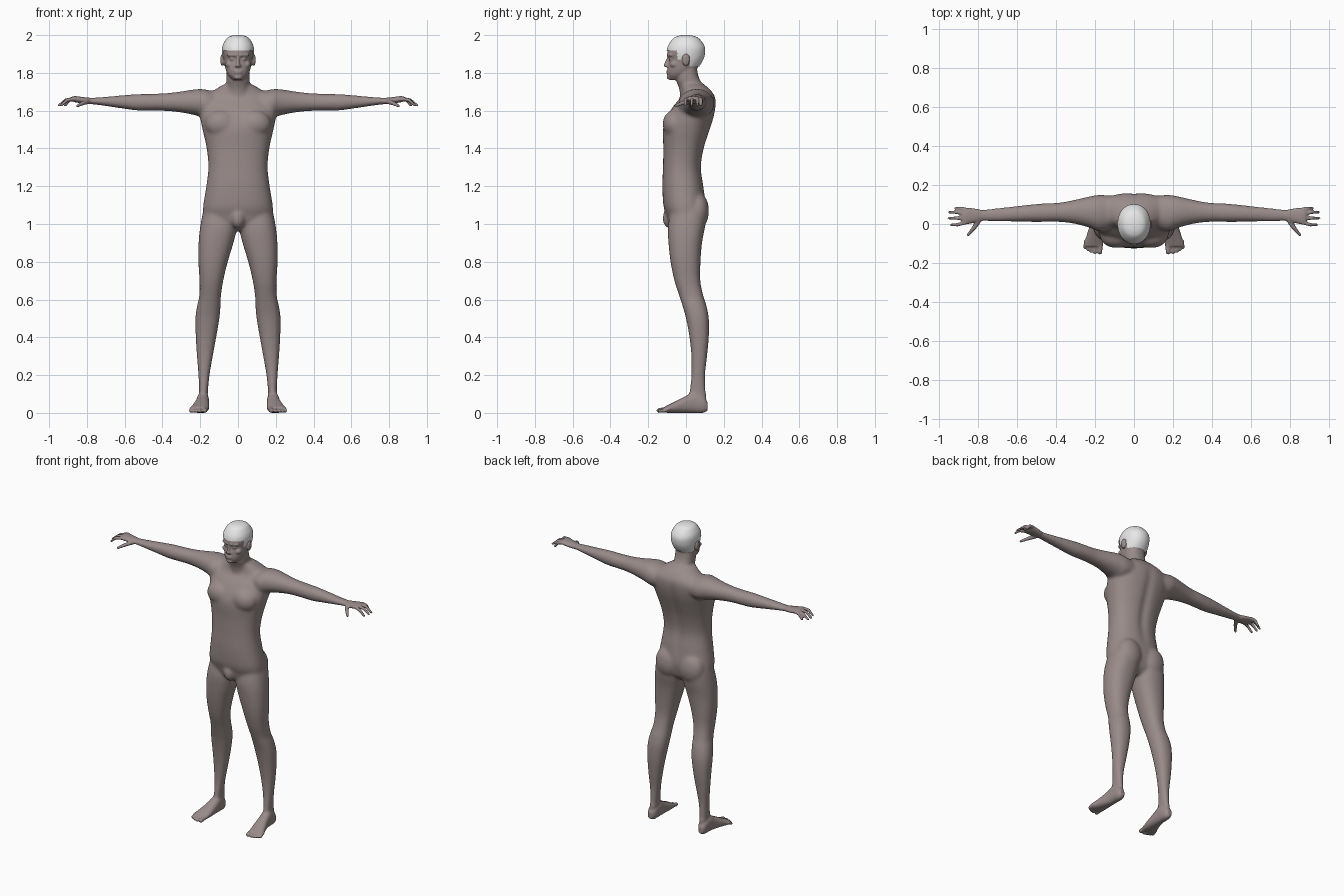
import bpy, bmesh, math
from mathutils import Vector, Matrix


def material(name, col):
    m = bpy.data.materials.new(name)
    m.diffuse_color = (*col, 1)
    return m


skin = material("taupe skin", (0.32, 0.262, 0.255))
white = material("cap white", (0.8, 0.8, 0.8))


def refine(rows, steps=5):
    """Catmull-Rom interpolation between section rows."""
    out = []
    for i in range(len(rows) - 1):
        p = [rows[max(0, min(len(rows) - 1, i + k))] for k in (-1, 0, 1, 2)]
        for s in range(steps):
            t = s / steps
            out.append([0.5 * (2 * b + (c - a) * t + (2 * a - 5 * b + 4 * c - d) * t * t
                               + (3 * b - a - 3 * c + d) * t ** 3) for a, b, c, d in zip(*p)])
    return out + [list(rows[-1])]


def loft(bm, axis, rows, n=40, power=2.3):
    """Rows are (position on axis, min a, max a, min b, max b)."""
    rings = []
    for t, a0, a1, b0, b1 in refine(rows):
        ring = []
        for k in range(n):
            w = 2 * math.pi * k / n
            c, s = math.cos(w), math.sin(w)
            u = (a0 + a1) / 2 + (a1 - a0) / 2 * math.copysign(abs(c) ** (2 / power), c)
            v = (b0 + b1) / 2 + (b1 - b0) / 2 * math.copysign(abs(s) ** (2 / power), s)
            co = {"X": (t, u, v), "Y": (u, t, v), "Z": (u, v, t)}[axis]
            ring.append(bm.verts.new(co))
        rings.append(ring)
    faces = [bm.faces.new(rings[0][::-1]), bm.faces.new(rings[-1])]
    for r, q in zip(rings, rings[1:]):
        for k in range(n):
            j = (k + 1) % n
            faces.append(bm.faces.new((r[k], r[j], q[j], q[k])))
    bmesh.ops.recalc_face_normals(bm, faces=faces)


def ball(bm, loc, rad):
    m = Matrix.Translation(loc) @ Matrix.Diagonal((*rad, 1))
    bmesh.ops.create_icosphere(bm, subdivisions=3, radius=1, matrix=m)


def beads(bm, pts, r0, r1):
    """Tapered finger-like chain through the points."""
    pts = [Vector(p) for p in pts]
    count = 8 * (len(pts) - 1)
    for i in range(count + 1):
        f = i / count
        k = min(i // 8, len(pts) - 2)
        r = r0 + (r1 - r0) * f
        ball(bm, pts[k].lerp(pts[k + 1], i / 8 - k), (r, r, r))


bm = bmesh.new()

# leg
loft(bm, "Z", [(.04, .157, .213, .03, .108), (.1, .16, .206, .018, .106),
               (.2, .15, .21, .028, .102), (.3, .133, .218, .028, .112),
               (.4, .115, .224, .018, .121), (.5, .098, .226, .0, .121),
               (.57, .092, .216, -.02, .108), (.62, .09, .205, -.036, .092),
               (.7, .078, .204, -.062, .076), (.8, .054, .21, -.082, .077),
               (.9, .024, .209, -.093, .085), (.98, .006, .201, -.096, .1),
               (1.05, .01, .188, -.085, .105), (1.12, .03, .168, -.07, .09)])
# foot and toes
loft(bm, "Y", [(.115, .172, .203, .012, .055), (.09, .157, .214, 0, .09),
               (.04, .153, .219, 0, .11), (0, .153, .225, 0, .09),
               (-.05, .153, .24, 0, .064), (-.09, .156, .253, 0, .044),
               (-.115, .16, .256, .002, .032)])
for x, tip, r in ((.172, -.143, .013), (.197, -.145, .01), (.216, -.14, .0095),
                  (.233, -.131, .009), (.249, -.12, .0085)):
    beads(bm, [(x, -.09, .022), (x + .003, tip, r)], r, r)
# arm
loft(bm, "X", [(.08, -.01, .14, 1.58, 1.69), (.17, -.04, .15, 1.56, 1.712),
               (.22, -.022, .143, 1.574, 1.714), (.3, 0, .125, 1.59, 1.702),
               (.38, .01, .11, 1.598, 1.693), (.46, .01, .106, 1.6, 1.689),
               (.53, .01, .1, 1.6, 1.688), (.62, .012, .09, 1.612, 1.681),
               (.72, .012, .08, 1.627, 1.672), (.78, .015, .074, 1.634, 1.669),
               (.82, .006, .08, 1.638, 1.672), (.86, -.002, .083, 1.644, 1.677),
               (.882, .004, .076, 1.65, 1.674)], power=2.1)
# fingers and thumb
for y, y2, tip in ((.074, .08, .915), (.053, .06, .945), (.03, .03, .948), (.008, -.004, .936)):
    beads(bm, [(.865, y, 1.662), (.865 + (tip - .865) * .55, y2, 1.657),
               (tip, y2, 1.628)], .0115, .0075)
beads(bm, [(.79, .025, 1.65), (.82, -.02, 1.64), (.85, -.056, 1.625)], .015, .008)
# chest, buttock, ear, brow, eye, cheek
ball(bm, (.088, -.06, 1.53), (.088, .064, .075))
ball(bm, (.088, .062, 1.07), (.085, .06, .1))
ball(bm, (.083, .0, 1.868), (.011, .02, .033))
beads(bm, [(.012, -.096, 1.893), (.05, -.08, 1.895)], .008, .008)
ball(bm, (.03, -.08, 1.873), (.014, .012, .008))
ball(bm, (.045, -.062, 1.845), (.022, .022, .018))
# nostril wing
ball(bm, (.009, -.1, 1.836), (.008, .009, .007))

# mirror the side parts
dup = bmesh.ops.duplicate(bm, geom=bm.verts[:] + bm.edges[:] + bm.faces[:])["geom"]
for v in (g for g in dup if isinstance(g, bmesh.types.BMVert)):
    v.co.x = -v.co.x
bmesh.ops.reverse_faces(bm, faces=[g for g in dup if isinstance(g, bmesh.types.BMFace)])

# torso
loft(bm, "Z", [(z, -h, h, f, b) for z, h, f, b in (
    (.965, .04, -.06, .05), (1.0, .13, -.09, .085), (1.05, .18, -.105, .1),
    (1.1, .184, -.12, .105), (1.2, .168, -.125, .094), (1.3, .157, -.122, .082),
    (1.4, .166, -.12, .097), (1.5, .188, -.122, .128), (1.56, .2, -.105, .147),
    (1.62, .205, -.07, .158), (1.67, .18, -.03, .156), (1.71, .125, -.022, .13),
    (1.74, .075, -.03, .095))])
ball(bm, (0, -.085, 1.03), (.038, .04, .055))
# neck
loft(bm, "Z", [(1.64, -.06, .06, -.03, .13), (1.71, -.064, .064, -.035, .115),
               (1.76, -.062, .062, -.052, .075), (1.81, -.062, .062, -.055, .06),
               (1.86, -.06, .06, -.05, .06)])
# head
HEAD = ((1.762, .026, -.085, -.02), (1.785, .05, -.097, .02), (1.81, .063, -.099, .045),
        (1.84, .07, -.096, .07), (1.872, .075, -.09, .088), (1.9, .079, -.099, .096),
        (1.93, .079, -.096, .097), (1.955, .072, -.085, .087), (1.978, .054, -.063, .064),
        (1.99, .034, -.04, .04), (1.995, .01, -.014, .012))
loft(bm, "Z", [(z, -h, h, f, b) for z, h, f, b in HEAD], power=2.1)
# nose, lips, chin
beads(bm, [(0, -.092, 1.882), (0, -.108, 1.84)], .007, .0105)
ball(bm, (0, -.095, 1.809), (.024, .01, .006))
ball(bm, (0, -.095, 1.799), (.02, .01, .006))
ball(bm, (0, -.088, 1.777), (.022, .014, .013))


def make(name, bm, mat):
    me = bpy.data.meshes.new(name)
    bm.to_mesh(me)
    bm.free()
    me.materials.append(mat)
    ob = bpy.data.objects.new(name, me)
    bpy.context.collection.objects.link(ob)
    me.shade_smooth()
    return ob


# fuse everything into one skin
body = make("body", bm, skin)
mod = body.modifiers.new("fuse", "REMESH")
mod.mode = "VOXEL"
mod.voxel_size = 0.005
dg = bpy.context.evaluated_depsgraph_get()
fused = bpy.data.meshes.new_from_object(body.evaluated_get(dg))
body.modifiers.clear()

# soften the joins, less on head, hands and feet; press in the spine line
bm = bmesh.new()
bm.from_mesh(fused)
for v in bm.verts:
    x, y, z = v.co
    if y > .03 and abs(x) < .1 and 1.12 < z < 1.72:
        v.co.y -= .012 * math.exp(-(x / .025) ** 2) * math.sin(math.pi * (z - 1.12) / .6)


def soften(verts, times):
    for _ in range(times):
        bmesh.ops.smooth_vert(bm, verts=verts, factor=.5, use_axis_x=True,
                              use_axis_y=True, use_axis_z=True)


soften(bm.verts[:], 2)
soften([v for v in bm.verts if .1 < v.co.z < 1.75 and abs(v.co.x) < .79], 25)
bm.to_mesh(fused)
bm.free()
body.data = fused
fused.materials.clear()
fused.materials.append(skin)
fused.shade_smooth()


# skull cap: swollen upper head, trimmed along a hairline
def hairline(y):
    if y < -.045:
        return 1.918
    if y < -.02:
        return 1.87
    return 1.887 if y < .02 else 1.832


bm = bmesh.new()
loft(bm, "Z", [(z + .005 * (z > 1.97), -h - .005, h + .005, f - .004, b + .004)
               for z, h, f, b in HEAD], n=96, power=2.1)
bmesh.ops.delete(bm, geom=[f for f in bm.faces
                           if f.calc_center_median().z < hairline(f.calc_center_median().y)],
                 context="FACES")
make("skull_cap", bm, white)
